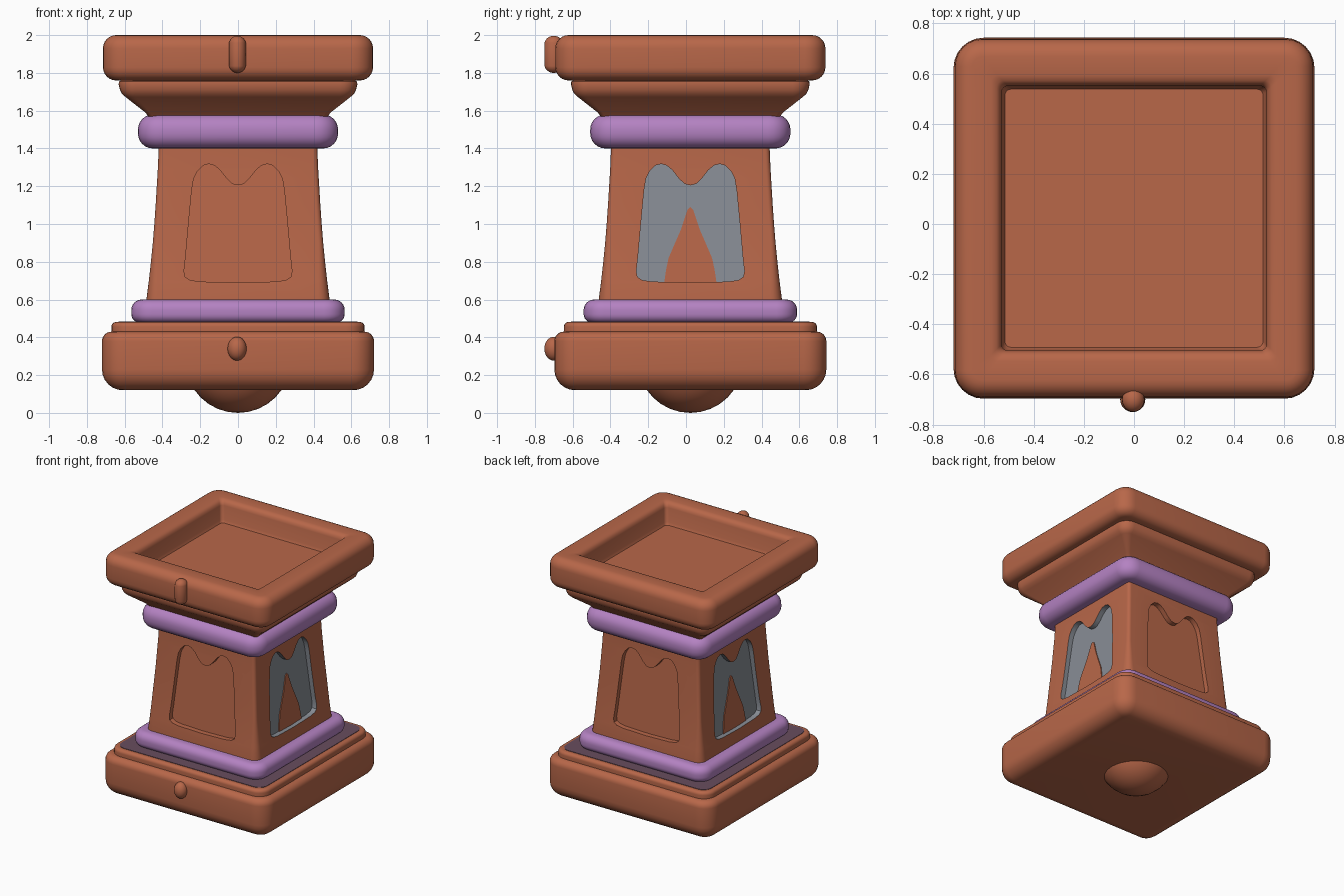
import bpy, bmesh, math
from mathutils import Vector

if "Cube" in bpy.data.objects:
    bpy.data.objects.remove(bpy.data.objects["Cube"])

CY = 0.023  # body centre in y (front studs shift it back)


def material(name, srgb):
    m = bpy.data.materials.new(name)
    m.diffuse_color = [(c / 255 / 12.92 if c < 11 else ((c / 255 + 0.055) / 1.055) ** 2.4) for c in srgb] + [1]
    m.use_nodes = True
    m.node_tree.nodes["Principled BSDF"].inputs["Base Color"].default_value = m.diffuse_color
    return m


CLAY = material("clay brown", (184, 103, 73))
PURPLE = material("soft purple", (180, 130, 194))
DARK = material("dark plum", (104, 77, 94))
GREY = material("window grey", (136, 141, 149))


def finish(name, bm, mats, angle=35):
    bmesh.ops.recalc_face_normals(bm, faces=bm.faces[:])
    me = bpy.data.meshes.new(name)
    bm.to_mesh(me)
    bm.free()
    ob = bpy.data.objects.new(name, me)
    bpy.context.collection.objects.link(ob)
    for m in mats:
        me.materials.append(m)
    smooth(ob, angle)
    return ob


def smooth(ob, angle=35):
    bpy.ops.object.select_all(action='DESELECT')
    ob.select_set(True)
    bpy.context.view_layer.objects.active = ob
    bpy.ops.object.shade_smooth_by_angle(angle=math.radians(angle))


def square_ring(h, z, c, n=6):
    """Rounded square of half width h and corner radius c."""
    pts = []
    for q, (sx, sy) in enumerate(((1, 1), (-1, 1), (-1, -1), (1, -1))):
        for i in range(n + 1):
            a = math.pi / 2 * (q + i / n)
            pts.append((sx * (h - c) + c * math.cos(a), CY + sy * (h - c) + c * math.sin(a), z))
    return pts


def loft(name, prof, corner, mats):
    """Stack rounded squares along a (half width, z) profile and cap both ends."""
    bm = bmesh.new()
    big = max(h for h, z in prof)
    rings = [[bm.verts.new(p) for p in square_ring(h, z, max(0.025, corner - (big - h)))] for h, z in prof]
    for a, b in zip(rings, rings[1:]):
        for i in range(len(a)):
            j = (i + 1) % len(a)
            bm.faces.new((a[i], a[j], b[j], b[i]))
    bm.faces.new(rings[0])
    bm.faces.new(rings[-1])
    return finish(name, bm, mats)


def slab(h, z0, z1, r0, r1, n=6):
    """Slab profile with rounded lower and upper edges."""
    t = [math.pi / 2 * i / n for i in range(n + 1)]
    return ([(h - r0 + r0 * math.sin(a), z0 + r0 - r0 * math.cos(a)) for a in t] +
            [(h - r1 + r1 * math.cos(a), z1 - r1 + r1 * math.sin(a)) for a in t])


# Base, step and its plum top
loft("base_slab", slab(0.72, 0.12, 0.43, 0.11, 0.05), 0.12, [CLAY])
loft("base_step", slab(0.67, 0.40, 0.481, 0.01, 0.025), 0.10, [CLAY])
loft("base_step_top", [(0.632, 0.478), (0.632, 0.484)], 0.07, [DARK])

# Purple collars
loft("lower_collar", slab(0.565, 0.478, 0.60, 0.045, 0.055), 0.11, [PURPLE])
loft("upper_collar", slab(0.53, 1.40, 1.58, 0.08, 0.08), 0.12, [PURPLE])

# Flared neck and top tray
loft("flared_neck", [(0.46, 1.55), (0.49, 1.59), (0.595, 1.672), (0.615, 1.69), (0.625, 1.71),
                     (0.632, 1.74), (0.63, 1.755), (0.61, 1.765), (0.60, 1.79)], 0.09, [CLAY])
loft("top_tray", slab(0.715, 1.76, 2.0, 0.07, 0.07) +
     [(0.57, 2.0), (0.548, 1.994), (0.535, 1.98), (0.528, 1.96), (0.525, 1.85), (0.515, 1.83)], 0.11, [CLAY])

# Tapered column
column = loft("column", [(0.485, 0.5), (0.485, 0.6), (0.472, 0.7), (0.461, 0.8), (0.451, 0.9), (0.443, 1.0),
                         (0.436, 1.1), (0.43, 1.2), (0.424, 1.3), (0.42, 1.4), (0.42, 1.56)], 0.06, [CLAY, GREY])


def wall(z):
    return 0.472 - (z - 0.7) * 0.08


def side_point(side, u, d, z):
    """Side 0 front, 1 right, 2 back, 3 left; u across, d outwards."""
    a = side * math.pi / 2
    return (u * math.cos(a) + d * math.sin(a), CY + u * math.sin(a) - d * math.cos(a), z)


def panel(name, side, half, d0, d1, mats, index=0):
    """Mirrored outline made into a plate lying along the sloping wall."""
    outline = half + [(-u, z) for u, z in reversed(half) if u > 0]
    bm = bmesh.new()
    a, b = [[bm.verts.new(side_point(side, u, wall(z) + d, z)) for u, z in outline] for d in (d0, d1)]
    bm.faces.new(a)
    bm.faces.new(b)
    for i in range(len(a)):
        j = (i + 1) % len(a)
        bm.faces.new((a[i], a[j], b[j], b[i]))
    for f in bm.faces:
        f.material_index = index
    return finish(name, bm, mats)


# Panel recesses with a wavy top: grey on left and right, brown on front and back
PANEL = [(0, 1.205), (0.03, 1.212), (0.06, 1.24), (0.095, 1.285), (0.125, 1.31), (0.155, 1.318), (0.185, 1.31),
         (0.215, 1.28), (0.235, 1.24), (0.245, 1.18), (0.262, 1.0), (0.278, 0.82), (0.286, 0.75),
         (0.28, 0.72), (0.255, 0.703), (0.2, 0.695), (0, 0.69)]
FLAME = [(0, 1.09), (0.015, 1.075), (0.03, 1.03), (0.05, 0.97), (0.085, 0.89), (0.115, 0.82),
         (0.128, 0.76), (0.138, 0.693), (0, 0.69)]
DEPTH = 0.04
for side in range(4):
    cutter = panel("panel_cutter", side, PANEL, -DEPTH, 0.1, [CLAY, GREY], side % 2)
    cutter.hide_render = True
    mod = column.modifiers.new("recess", 'BOOLEAN')
    mod.operation = 'DIFFERENCE'
    mod.solver = 'EXACT'
    mod.object = cutter
    bpy.context.view_layer.objects.active = column
    bpy.ops.object.modifier_apply(modifier=mod.name)
    bpy.data.objects.remove(cutter)
smooth(column)
for side, label in ((1, "right"), (3, "left")):
    panel(label + "_flame", side, FLAME, -DEPTH - 0.002, -DEPTH + 0.007, [CLAY])


def ball(name, centre, scale, stretch=0.0):
    """Ellipsoid, optionally stretched into an upright capsule."""
    bm = bmesh.new()
    bmesh.ops.create_uvsphere(bm, u_segments=32, v_segments=16, radius=1)
    for v in bm.verts:
        shift = stretch if v.co.z > 0.01 else -stretch if v.co.z < -0.01 else 0
        v.co = Vector([c + s * k for c, s, k in zip(centre, scale, v.co)]) + Vector((0, 0, shift))
    return finish(name, bm, [CLAY], 60)


# Front studs and the dome underneath
ball("upper_stud", (-0.003, -0.70, 1.898), (0.045, 0.05, 0.045), 0.053)
ball("lower_stud", (-0.005, -0.70, 0.34), (0.05, 0.05, 0.063))
ball("bottom_dome", (0, CY, 0.28), (0.28, 0.28, 0.28))
